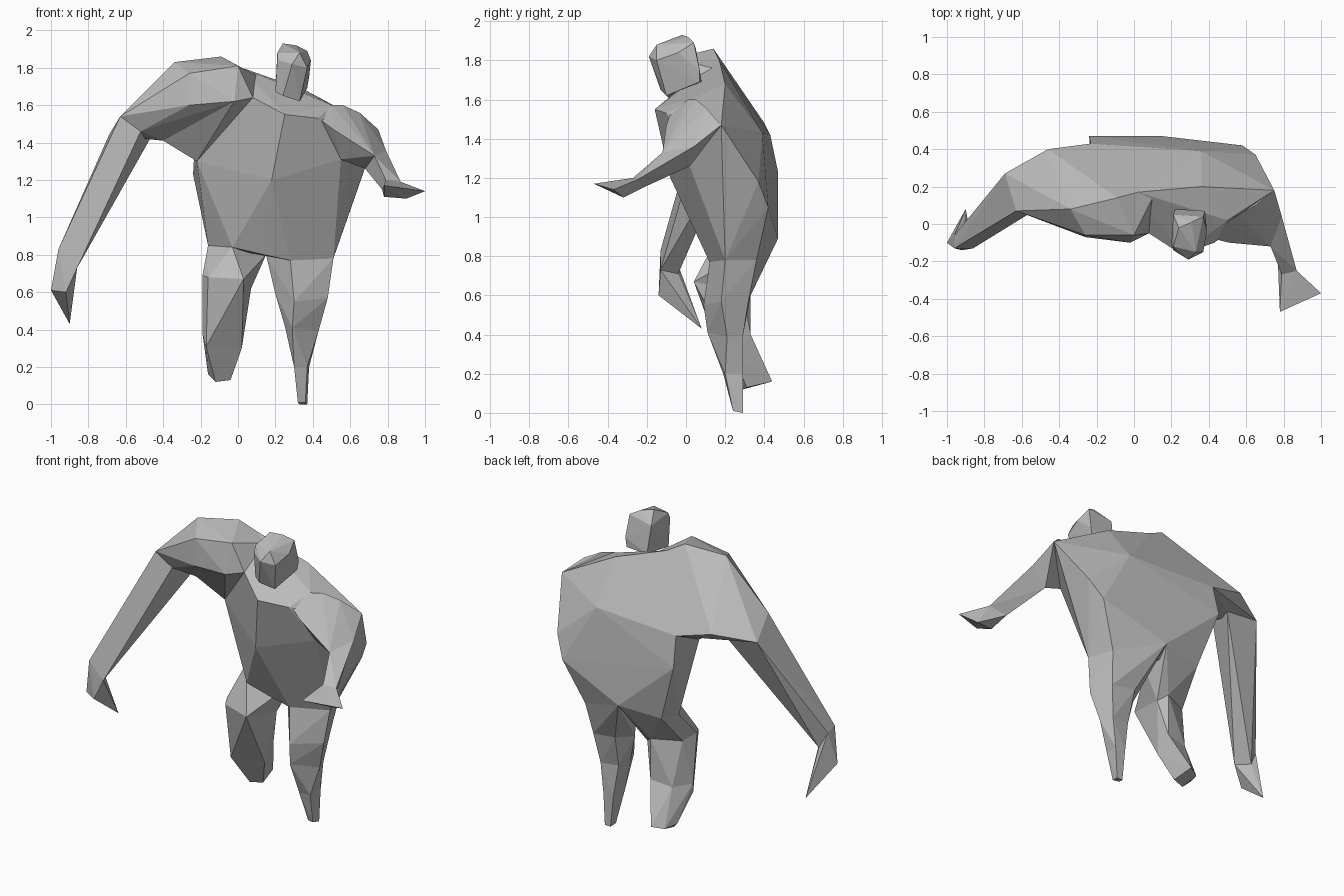
import bpy
import bmesh
import math

cube = bpy.data.objects.get("Cube")
if cube:
    bpy.data.objects.remove(cube, do_unlink=True)

# Single clay colour shared by every part
clay = bpy.data.materials.new("clay_grey")
clay.use_nodes = True
clay_colour = (.5, .5, .5, 1)
clay.diffuse_color = clay_colour
clay.node_tree.nodes["Principled BSDF"].inputs["Base Color"].default_value = clay_colour


def add_hull(mesh_builder, points):
    """Wrap a faceted block around a few corner points."""
    corners = [mesh_builder.verts.new(point) for point in points]
    result = bmesh.ops.convex_hull(mesh_builder, input=corners)
    unused = set(result["geom_interior"]) | set(result["geom_unused"])
    loose = [item for item in unused if isinstance(item, bmesh.types.BMVert)]
    bmesh.ops.delete(mesh_builder, geom=loose, context='VERTS')


def block(name, *sections):
    """Build one flat shaded part: a single block, or a chain of blocks between sections."""
    mesh_builder = bmesh.new()
    if len(sections) == 1:
        add_hull(mesh_builder, sections[0])
    for first, second in zip(sections, sections[1:]):
        add_hull(mesh_builder, first + second)
    bmesh.ops.dissolve_limit(mesh_builder, angle_limit=math.radians(2),
                             verts=mesh_builder.verts[:], edges=mesh_builder.edges[:])
    bmesh.ops.recalc_face_normals(mesh_builder, faces=mesh_builder.faces[:])
    mesh = bpy.data.meshes.new(name)
    mesh_builder.to_mesh(mesh)
    mesh_builder.free()
    mesh.materials.append(clay)
    part = bpy.data.objects.new(name, mesh)
    bpy.context.collection.objects.link(part)
    return part


# Corners where the limbs meet the body
neck_front = (.08, -.05, 1.64)
neck_back = (.12, .18, 1.75)
hump_front = (-.02, -.1, 1.62)
hump_top = (0, -.06, 1.81)
hump_back = (.02, .17, 1.8)
armpit_front = (-.4, .15, 1.41)
armpit_low = (-.22, .18, 1.3)
armpit_back = (-.23, .43, 1.42)
left_tip = (.75, .18, 1.47)
crotch_front = (.14, .12, .8)
crotch_middle = (.15, .28, .8)
tail = (.15, .47, .89)
right_hip = [(-.16, .3, .85), (-.03, .13, .84), (-.12, .42, .86)]
left_hip = [(.28, .12, .77), (.51, .2, .78), (.46, .36, .78)]

# Hunched torso: chest, back, belly and hips
chest = [neck_front, (.25, -.16, 1.55), (.43, -.1, 1.53), (.5, .02, 1.6),
         (.36, .2, 1.68), neck_back, hump_back]
back = [left_tip, (.36, .39, 1.43), armpit_back, (-.24, .47, 1.23), (.65, .37, 1.18)]
belly = [armpit_low, (.18, -.08, 1.2), (.55, 0, 1.31), (.6, .21, 1.1), (.58, .42, 1.05)]
block("torso", chest + back + belly + right_hip + left_hip + [crotch_front, tail])

# Right side of the chest, bridging neck, hump and armpit
block("right_chest", [neck_front, neck_back, hump_front, hump_top, hump_back,
                      armpit_front, armpit_low, armpit_back])

# Raised right shoulder, long forearm and hooked hand
hump = [(-.34, .08, 1.83), (-.09, .14, 1.86), (-.26, -.06, 1.77), (-.26, -.07, 1.6),
        hump_front, hump_top, hump_back]
elbow = [(-.63, .07, 1.54), (-.52, .08, 1.46), (-.69, .27, 1.44), (-.47, .27, 1.42)]
block("right_shoulder", hump + elbow + [(-.46, .4, 1.48), armpit_front, armpit_back])
wrist = [(-.96, -.13, .83), (-.86, -.13, .73), (-.96, -.06, .81), (-.91, -.04, .71)]
knuckles = [(-1, -.1, .61), (-.92, -.14, .6), (-.9, .08, .43)]
block("right_forearm", elbow, wrist)
block("right_hand", wrist, knuckles)

# Bent left arm reaching forward with a flat hand
left_shoulder = [(.43, -.08, 1.53), (.5, .01, 1.6), (.56, .05, 1.6), (.51, -.1, 1.47),
                 (.65, .1, 1.56), left_tip, (.55, 0, 1.31)]
left_elbow = [(.79, .04, 1.36), (.73, -.12, 1.33), (.68, .02, 1.26)]
left_wrist = [(.87, -.25, 1.19), (.79, -.27, 1.2), (.77, -.22, 1.15)]
left_fingers = [(1, -.37, 1.14), (.78, -.47, 1.17), (.78, -.34, 1.11), (.9, -.32, 1.1)]
block("left_arm", left_shoulder, left_elbow, left_wrist)
block("left_hand", left_wrist, left_fingers)

# Small boxy head, tilted and sunk into the chest
jaw = [(.2, -.11, 1.67), (.24, -.13, 1.65), (.33, -.1, 1.62), (.37, .07, 1.69), (.22, .08, 1.69)]
brow = [(.21, -.14, 1.84), (.29, -.19, 1.82), (.37, -.15, 1.8), (.39, -.04, 1.84),
        (.38, .07, 1.75), (.21, .05, 1.86)]
crown = [(.21, -.12, 1.88), (.33, -.15, 1.88), (.24, -.02, 1.93), (.31, .01, 1.92),
         (.37, .04, 1.89)]
block("head", jaw + brow + crown)

# Left leg tapers to a pointed foot
left_knee = [(.2, .23, .59), (.3, .09, .55), (.48, .18, .57), (.43, .32, .58), (.27, .33, .6)]
left_shin = [(.25, .2, .42), (.29, .11, .41), (.43, .21, .39), (.4, .29, .39), (.28, .28, .4)]
left_ankle = [(.3, .19, .2), (.37, .2, .2), (.38, .29, .2), (.31, .29, .2)]
left_foot = [(.32, .25, .01), (.36, .24, .01), (.37, .29, 0), (.33, .29, 0)]
block("left_leg", left_hip + [crotch_middle, tail], left_knee, left_shin, left_ankle, left_foot)

# Right leg bends back to a blunt raised foot
right_knee = [(-.16, .1, .68), (.03, .04, .67), (-.19, .16, .69), (.07, .29, .62),
              (.02, .33, .66), (-.15, .25, .66)]
right_shin = [(-.17, .17, .31), (.02, .24, .3), (-.19, .2, .38), (.02, .33, .4), (-.12, .31, .38)]
right_foot = [(-.16, .32, .16), (-.12, .29, .12), (-.04, .31, .13), (-.06, .44, .16), (-.13, .4, .15)]
block("right_leg", right_hip + [crotch_middle, tail], right_knee, right_shin, right_foot)
